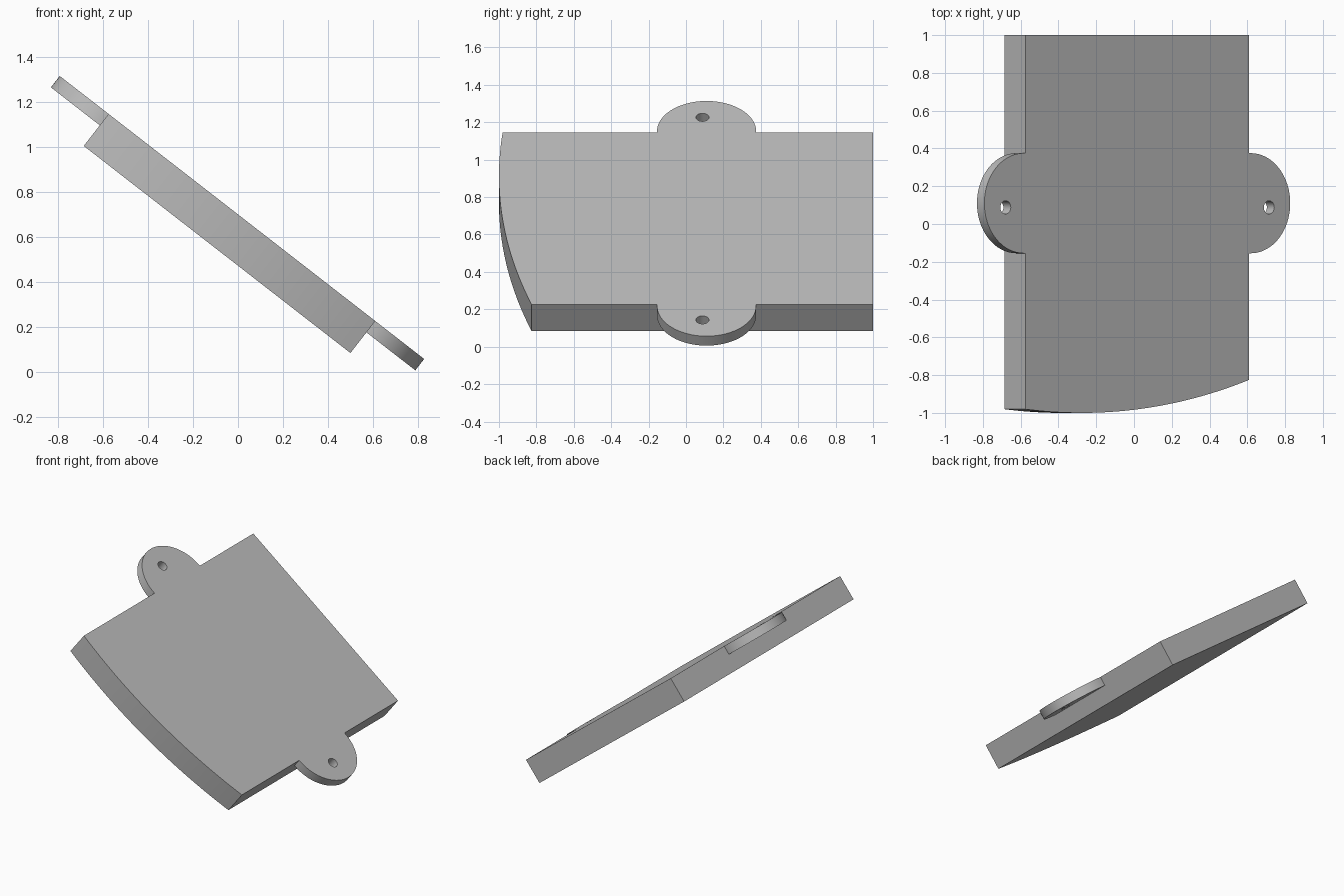
import bpy
import bmesh
from math import radians, pi, sin, cos, sqrt
from mathutils import Matrix

if "Cube" in bpy.data.objects:
    bpy.data.objects.remove(bpy.data.objects["Cube"])

grey = bpy.data.materials.new("plain grey")
grey.use_nodes = True
COLOUR = (0.5, 0.5, 0.5, 1)
grey.diffuse_color = COLOUR
grey.node_tree.nodes["Principled BSDF"].inputs["Base Color"].default_value = COLOUR

HALF, THICK, TAB_THICK = 0.75, 0.18, 0.064
TAB_Y, TAB_R, HOLE_Y = 0.11, 0.265, 0.088
# Plate frame: origin on the middle of the sloping top face
TILT = Matrix.Translation((0.0175, 0, 0.685)) @ Matrix.Rotation(radians(37.83), 4, 'Y')


def prism(name, outline, top, bottom):
    """Extrude a flat outline between two heights in the plate frame."""
    bm = bmesh.new()
    face = bm.faces.new([bm.verts.new((x, y, top)) for x, y in outline])
    new = bmesh.ops.extrude_face_region(bm, geom=[face])["geom"]
    for v in new:
        if isinstance(v, bmesh.types.BMVert):
            v.co.z = bottom
    bmesh.ops.recalc_face_normals(bm, faces=bm.faces)
    mesh = bpy.data.meshes.new(name)
    bm.to_mesh(mesh)
    bm.free()
    mesh.materials.append(grey)
    ob = bpy.data.objects.new(name, mesh)
    ob.matrix_world = TILT
    bpy.context.collection.objects.link(ob)
    return ob


def arc(cx, cy, r, start, end, n):
    return [(cx + r * cos(start + (end - start) * i / n),
             cy + r * sin(start + (end - start) * i / n)) for i in range(n + 1)]


# Plate with a shallow off-centre curve along its front edge
R, MID, N = 3.68, -0.371, 32
curve = []
for i in range(N + 1):
    x = -HALF + 2 * HALF * i / N
    curve.append((x, R - 1 - sqrt(R * R - (x - MID) ** 2)))
plate = prism("mounting_plate", curve + [(HALF, 1), (-HALF, 1)], 0, -THICK)

# Rounded tabs, flush with the top face, and their screw holes
helpers = []
for side, label in ((1, "lower"), (-1, "upper")):
    rim = arc(HALF + 0.01, TAB_Y, TAB_R, -pi / 2, pi / 2, 48)
    rim += [(HALF - 0.1, TAB_Y + TAB_R), (HALF - 0.1, TAB_Y - TAB_R)]
    tab = prism(label + "_tab", [(side * x, y) for x, y in rim], 0, -TAB_THICK)
    hole = prism(label + "_hole_cutter",
                 arc(side * (HALF + 0.133), HOLE_Y, 0.035, 0, 2 * pi, 32)[:-1], 0.1, -0.3)
    helpers += [(tab, 'UNION'), (hole, 'DIFFERENCE')]

bpy.context.view_layer.objects.active = plate
for ob, operation in helpers:
    mod = plate.modifiers.new(ob.name, 'BOOLEAN')
    mod.object, mod.operation, mod.solver = ob, operation, 'EXACT'
    bpy.ops.object.modifier_apply(modifier=mod.name)
for ob, operation in helpers:
    bpy.data.objects.remove(ob)

# Smooth the curved rims while keeping the hard edges
bpy.ops.object.select_all(action='DESELECT')
plate.select_set(True)
bpy.ops.object.shade_smooth_by_angle(angle=radians(30))
